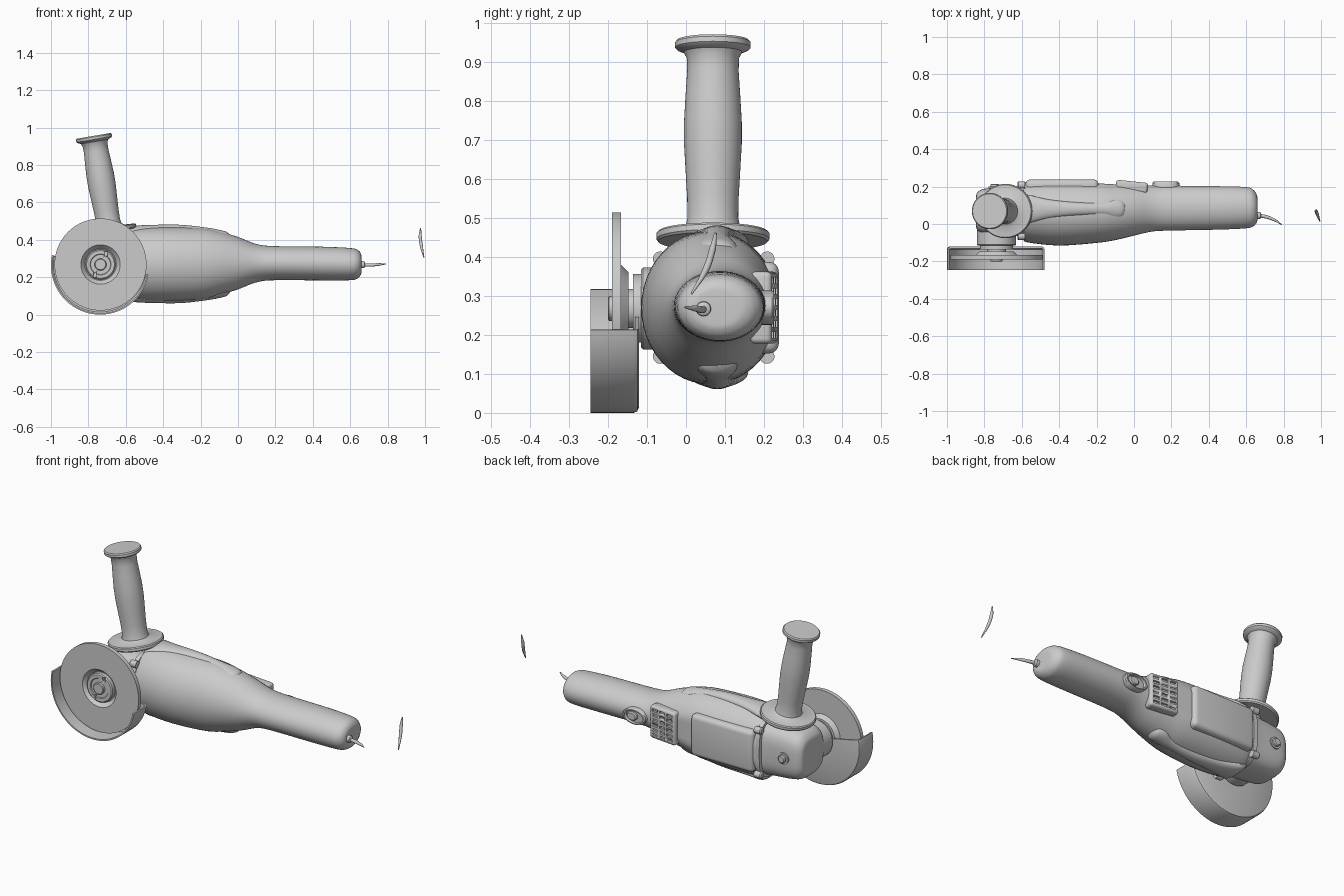
import bpy, bmesh
from math import sin, cos, pi, radians, copysign
from mathutils import Matrix, Vector

if "Cube" in bpy.data.objects:
    bpy.data.objects.remove(bpy.data.objects["Cube"])


def finish(name, bm, angle=35):
    bmesh.ops.remove_doubles(bm, verts=bm.verts, dist=1e-5)
    bmesh.ops.recalc_face_normals(bm, faces=bm.faces)
    me = bpy.data.meshes.new(name)
    bm.to_mesh(me)
    bm.free()
    ob = bpy.data.objects.new(name, me)
    bpy.context.collection.objects.link(ob)
    bpy.ops.object.select_all(action='DESELECT')
    bpy.context.view_layer.objects.active = ob
    ob.select_set(True)
    bpy.ops.object.shade_smooth_by_angle(angle=radians(angle))
    return ob


def lathe(name, profile, loc, rot, start=0, sweep=360, n=64, scale=(1, 1, 1)):
    """Revolve (radius, height) points about local z."""
    bm = bmesh.new()
    full = sweep == 360
    m = Matrix.Translation(loc) @ rot @ Matrix.Diagonal((*scale, 1))
    rings = []
    for i in range(n if full else n + 1):
        a = radians(start + sweep * i / n)
        rings.append([bm.verts.new(m @ Vector((r * cos(a), r * sin(a), h))) for r, h in profile])
    k = len(profile)
    wrap = k if profile[0][0] > 0 else k - 1
    for i in range(n):
        p, q = rings[i], rings[(i + 1) % len(rings)]
        for j in range(wrap):
            bm.faces.new((p[j], q[j], q[(j + 1) % k], p[(j + 1) % k]))
    if not full:
        bm.faces.new(rings[0])
        bm.faces.new(rings[-1])
    return finish(name, bm)


def loft(name, sections, power=2.0, n=48, steps=4):
    """Smooth skin along x through (x, cy, cz, ry, rz, ymax) rings."""
    s = [Vector(v) for v in sections]
    rows = []
    for i in range(len(s) - 1):
        a, b, c, d = s[max(i - 1, 0)], s[i], s[i + 1], s[min(i + 2, len(s) - 1)]
        for j in range(steps):
            t = j / steps
            rows.append(b + 0.5 * t * (c - a + t * (2 * a - 5 * b + 4 * c - d + t * (3 * (b - c) + d - a))))
    rows.append(s[-1])
    bm = bmesh.new()
    rings = []
    for x, cy, cz, ry, rz, ymax in rows:
        ring = []
        for i in range(n):
            u, v = cos(2 * pi * i / n), sin(2 * pi * i / n)
            u, v = (copysign(abs(w) ** (2 / power), w) for w in (u, v))
            ring.append(bm.verts.new((x, min(cy + ry * u, ymax), cz + rz * v)))
        rings.append(ring)
    for p, q in zip(rings, rings[1:]):
        for i in range(n):
            bm.faces.new((p[i], p[(i + 1) % n], q[(i + 1) % n], q[i]))
    bm.faces.new(rings[0])
    bm.faces.new(rings[-1])
    return finish(name, bm)


def boxes(name, items, rot=Matrix(), bevel=0, origin=(0, 0, 0)):
    """Boxes (centre, size) in a frame rotated about origin."""
    bm = bmesh.new()
    for c, d in items:
        bmesh.ops.create_cube(bm, size=1, matrix=Matrix.Translation(origin) @ rot
                              @ Matrix.Translation(c) @ Matrix.Diagonal((*d, 1)))
    if bevel:
        bmesh.ops.bevel(bm, geom=bm.edges[:], offset=bevel, segments=4, profile=0.5, affect='EDGES')
    return finish(name, bm)


def cut(ob, cutter):
    mod = ob.modifiers.new("cut", 'BOOLEAN')
    mod.operation, mod.object, mod.solver = 'DIFFERENCE', cutter, 'EXACT'
    cutter.hide_render = True
    cutter.hide_set(True)


def cord(name, pts, radius):
    cu = bpy.data.curves.new(name, 'CURVE')
    cu.dimensions, cu.bevel_depth, cu.bevel_resolution = '3D', radius, 3
    cu.use_fill_caps = True
    sp = cu.splines.new('BEZIER')
    sp.bezier_points.add(len(pts) - 1)
    for bp, (x, y, z, r) in zip(sp.bezier_points, pts):
        bp.co, bp.radius = (x, y, z), r
        bp.handle_left_type = bp.handle_right_type = 'AUTO'
    bpy.context.collection.objects.link(bpy.data.objects.new(name, cu))


FRONT = Matrix.Rotation(pi / 2, 4, 'X')     # local z -> -y
BACK = Matrix.Rotation(-pi / 2, 4, 'X')     # local z -> +y
ALONG = Matrix.Rotation(-pi / 2, 4, 'Y')    # local z -> -x
LEAN = Matrix.Rotation(radians(-9.6), 4, 'Y')
HUB = (-0.735, 0, 0.268)

# Motor body tapering into the rear grip
loft("motor_body", [
    (-.59, .07, .27, .15, .175, .215), (-.57, .067, .27, .165, .19, .225),
    (-.4, .062, .27, .177, .197, .222), (-.2, .066, .272, .167, .19, .217),
    (-.1, .069, .275, .155, .17, .212), (0, .076, .275, .138, .14, .206),
    (.1, .083, .275, .123, .102, .205), (.2, .085, .275, .12, .091, .205),
    (.45, .086, .273, .116, .09, .205), (.6, .087, .27, .11, .086, .205),
    (.64, .085, .27, .096, .076, .205), (.657, .082, .27, .072, .056, .205),
    (.66, .08, .27, .05, .038, .205)])

# Raised ribs above and below the body
for name, s in (("top_rib", 1), ("bottom_rib", -1)):
    loft(name, [(x, .08, .271 + s * h, ry, rz, 1) for x, h, ry, rz in (
        (-.59, .168, .08, .02), (-.56, .175, .075, .028), (-.45, .182, .05, .027),
        (-.3, .182, .036, .027), (-.16, .166, .036, .027), (-.1, .15, .052, .032),
        (-.06, .14, .046, .031), (-.042, .136, .02, .015))], n=24)

# Side cover pad and vent panel with slots
boxes("side_cover", [((-.385, .19, .27), (.39, .096, .235))], bevel=.025)
TILT = Matrix.Rotation(radians(-6), 4, 'Z')
VENT = (-.012, .2, .27)
panel = boxes("vent_panel", [((0, 0, 0), (.17, .056, .185))], TILT, .014, VENT)
slots = boxes("vent_slot_cutter", [((.05 * c, .028, .028 * (r - 2.5)), (.036, .024, .015))
                                   for c in (-1, 0, 1) for r in range(6)], TILT, 0, VENT)
cut(panel, slots)

# Sliding switch
lathe("switch_frame", [(0, 0), (1, 0), (1, .026), (.92, .032), (.8, .032), (.76, .018), (0, .018)],
      (.17, .194, .27), BACK, scale=(.072, .044, 1), n=40)
lathe("switch_slider", [(0, 0), (1, 0), (1, .012), (.8, .018), (0, .018)],
      (.185, .208, .27), BACK, scale=(.032, .024, 1), n=32)

# Gear head with mounting plate and four screws
loft("gear_head", [
    (-.6, .068, .27, .135, .155, 1), (-.65, .068, .27, .13, .15, 1),
    (-.75, .068, .27, .125, .142, 1), (-.81, .068, .27, .118, .13, 1),
    (-.838, .068, .27, .1, .105, 1), (-.845, .068, .27, .08, .085, 1)], power=3.2)
loft("gear_head_plate", [(x, .07, .27, .15, .162, 1) for x in (-.612, -.588)], power=3.5, steps=1)
for i, (sy, sz) in enumerate(((1, 1), (1, -1), (-1, 1), (-1, -1))):
    lathe(f"plate_screw_{i + 1}", [(0, 0), (.019, 0), (.019, .036), (.014, .042), (0, .042)],
          (-.582, .071 + sy * .137, .27 + sz * .125), ALONG, n=20)
lathe("spindle_lock_button", [(0, 0), (.032, 0), (.032, .03), (.022, .03), (.022, .04), (.017, .045), (0, .045)],
      (-.745, .17, .27), BACK, n=32)

# Spindle neck and guard collar
lathe("spindle_neck", [(0, -.02), (.105, -.02), (.105, .11), (.1, .115), (0, .115)], HUB, FRONT)
lathe("guard_collar", [(0, .11), (.088, .11), (.088, .136), (.05, .136), (.05, .15), (0, .15)], HUB, FRONT)

# Half-round wheel guard
lathe("wheel_guard", [(.07, .121), (.25, .121), (.259, .125), (.263, .134), (.263, .245),
                      (.255, .245), (.255, .136), (.249, .131), (.07, .131)],
      (-.737, 0, .263), FRONT, start=168, sweep=181)

# Grinding disc with depressed centre, and clamping nut with pin holes
lathe("grinding_disc", [(0, .165), (.085, .165), (.105, .19), (.246, .19), (.246, .167),
                        (.112, .167), (.092, .147), (0, .147)], HUB, FRONT, n=96)
nut = lathe("clamping_nut", [(0, .16), (.08, .16), (.08, .185), (.074, .19), (.056, .19),
                             (.053, .185), (0, .185)], HUB, FRONT)
holes = boxes("nut_hole_cutter", [((sx * .03, -.19, sx * .057), (.016, .03, .022)) for sx in (-1, 1)],
              origin=HUB)
cut(nut, holes)
lathe("spindle_tip", [(0, .17), (.032, .17), (.032, .197), (.028, .2), (0, .2)], HUB, FRONT, n=32)

# Leaning side handle
lathe("side_handle", [
    (0, -.1), (.06, -.1), (.06, -.012), (.14, -.012), (.145, -.006), (.145, .008), (.14, .013),
    (.085, .016), (.07, .025), (.065, .05), (.066, .1), (.07, .17), (.074, .24), (.074, .3),
    (.07, .37), (.066, .43), (.067, .465), (.075, .48), (.092, .487), (.097, .492),
    (.097, .505), (.092, .511), (0, .511)], (-.687, .069, .452), LEAN)

# Broken power cord and its grommet
lathe("cord_grommet", [(0, 0), (.02, 0), (.018, .025), (.01, .03), (0, .03)],
      (.65, .045, .267), ALONG.inverted(), n=24)
cord("cord_stub", [(.65, .045, .267, 1), (.7, .04, .265, 1), (.75, .022, .268, .8), (.79, -.003, .271, .25)], .0095)
cord("cord_piece", [(.976, .076, .462, .4), (.974, .068, .42, 1), (.98, .052, .37, 1), (.994, .014, .305, .3)], .0085)
